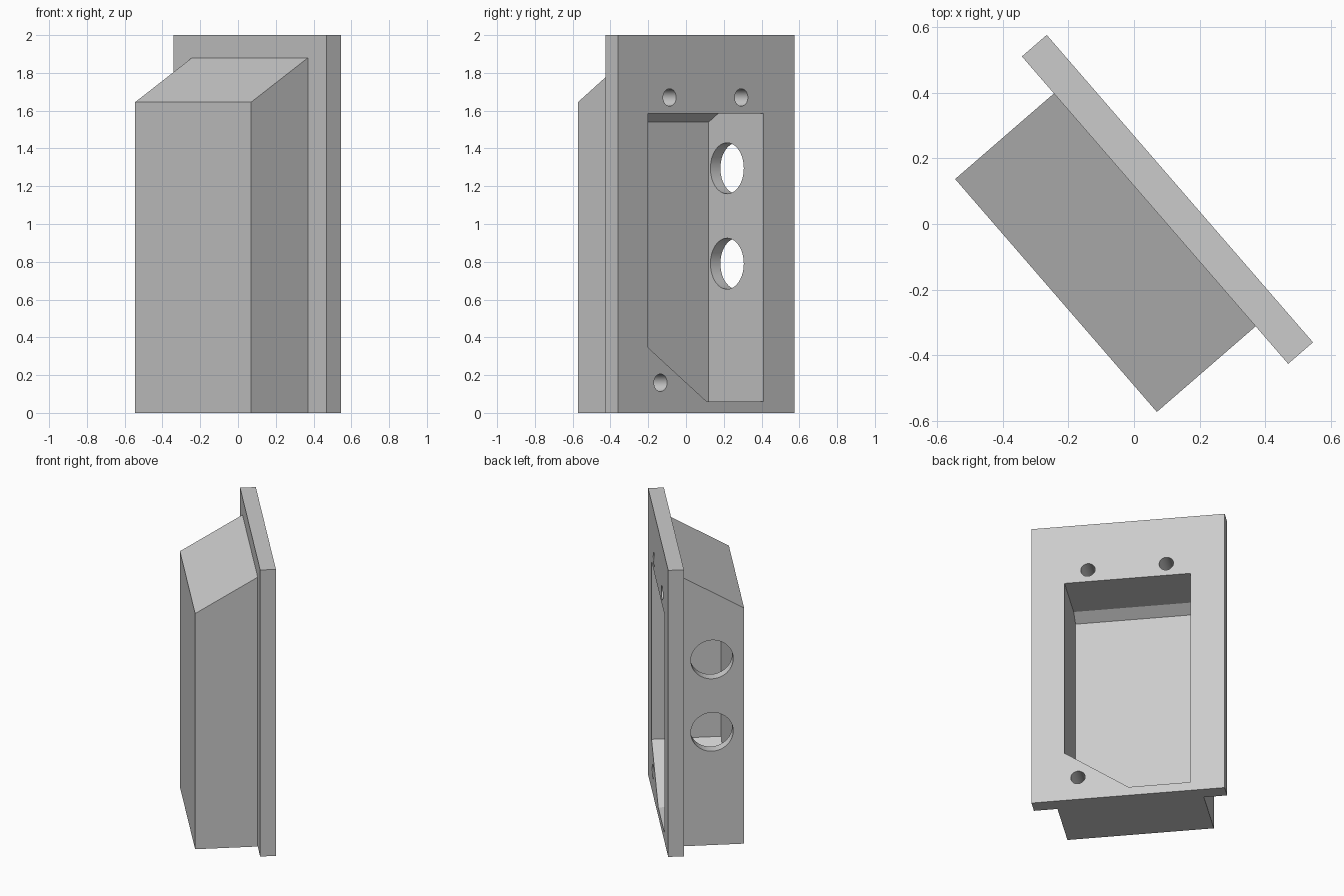
import bpy, bmesh, math
from mathutils import Matrix, Vector

if "Cube" in bpy.data.objects:
    bpy.data.objects.remove(bpy.data.objects["Cube"], do_unlink=True)

# Local frame: x runs along the plate, y points out of its open face
TURN = Matrix.Rotation(math.radians(-49.1), 4, "Z")

grey = bpy.data.materials.new("plain grey")
grey.use_nodes = True
grey.diffuse_color = (0.6, 0.6, 0.6, 1)
grey.node_tree.nodes["Principled BSDF"].inputs["Base Color"].default_value = (0.6, 0.6, 0.6, 1)


def finish(bm, name):
    bmesh.ops.recalc_face_normals(bm, faces=bm.faces)
    mesh = bpy.data.meshes.new(name)
    bm.to_mesh(mesh)
    bm.free()
    mesh.materials.append(grey)
    obj = bpy.data.objects.new(name, mesh)
    obj.matrix_world = TURN
    bpy.context.collection.objects.link(obj)
    return obj


def block(name, low, high, slices=()):
    """Box between two corners, trimmed by (point, outward normal) planes."""
    low, high = Vector(low), Vector(high)
    bm = bmesh.new()
    place = Matrix.Translation((low + high) / 2) @ Matrix.Diagonal((*(high - low), 1))
    bmesh.ops.create_cube(bm, size=1, matrix=place)
    for point, normal in slices:
        cut = bmesh.ops.bisect_plane(bm, geom=bm.verts[:] + bm.edges[:] + bm.faces[:],
                                     plane_co=point, plane_no=Vector(normal).normalized(),
                                     clear_outer=True)
        edges = [e for e in cut["geom_cut"] if isinstance(e, bmesh.types.BMEdge)]
        bmesh.ops.holes_fill(bm, edges=edges)
    return finish(bm, name)


def rod(name, centre, radius, depth, turn_axis):
    bm = bmesh.new()
    place = Matrix.Translation(centre) @ Matrix.Rotation(math.pi / 2, 4, turn_axis)
    bmesh.ops.create_cone(bm, cap_ends=True, segments=48, radius1=radius,
                          radius2=radius, depth=depth, matrix=place)
    return finish(bm, name)


def combine(target, other, operation):
    mod = target.modifiers.new(operation, "BOOLEAN")
    mod.operation = operation
    mod.solver = "EXACT"
    mod.object = other
    other.hide_render = True
    bpy.context.view_layer.objects.active = target
    bpy.ops.object.modifier_apply(modifier=mod.name)
    bpy.data.objects.remove(other, do_unlink=True)


# Mounting plate joined to the box with its sloping roof
SLOPE = (0, -0.235, 0.398)
housing = block("housing", (-0.609, 0.076, 0), (0.629, 0.176, 2))
box = block("box", (-0.46, -0.322, 0), (0.478, 0.12, 1.95),
            [((0, -0.322, 1.645), SLOPE)])
combine(housing, box, "UNION")

# Hollow with a sloped ceiling edge and one chamfered lower corner
hollow = block("hollow_cutter", (-0.39, -0.267, 0.06), (0.417, 0.3, 1.585),
               [((0, -0.19, 1.585), SLOPE),
                ((0.417, 0, 0.345), (0.285, 0, -0.41))])
combine(housing, hollow, "DIFFERENCE")

# Two cable holes through one side wall
for z in (0.79, 1.295):
    combine(housing, rod("cable_hole_cutter", (-0.43, -0.118, z), 0.135, 0.3, "Y"), "DIFFERENCE")

# Three blind screw holes in the plate
for x, z in ((0.267, 1.67), (-0.235, 1.67), (0.331, 0.16)):
    combine(housing, rod("screw_hole_cutter", (x, 0.076, z), 0.046, 0.3, "X"), "DIFFERENCE")

# Smooth hole walls, sharp edges elsewhere
bpy.ops.object.select_all(action="DESELECT")
housing.select_set(True)
bpy.context.view_layer.objects.active = housing
bpy.ops.object.shade_smooth_by_angle(angle=math.radians(30))
